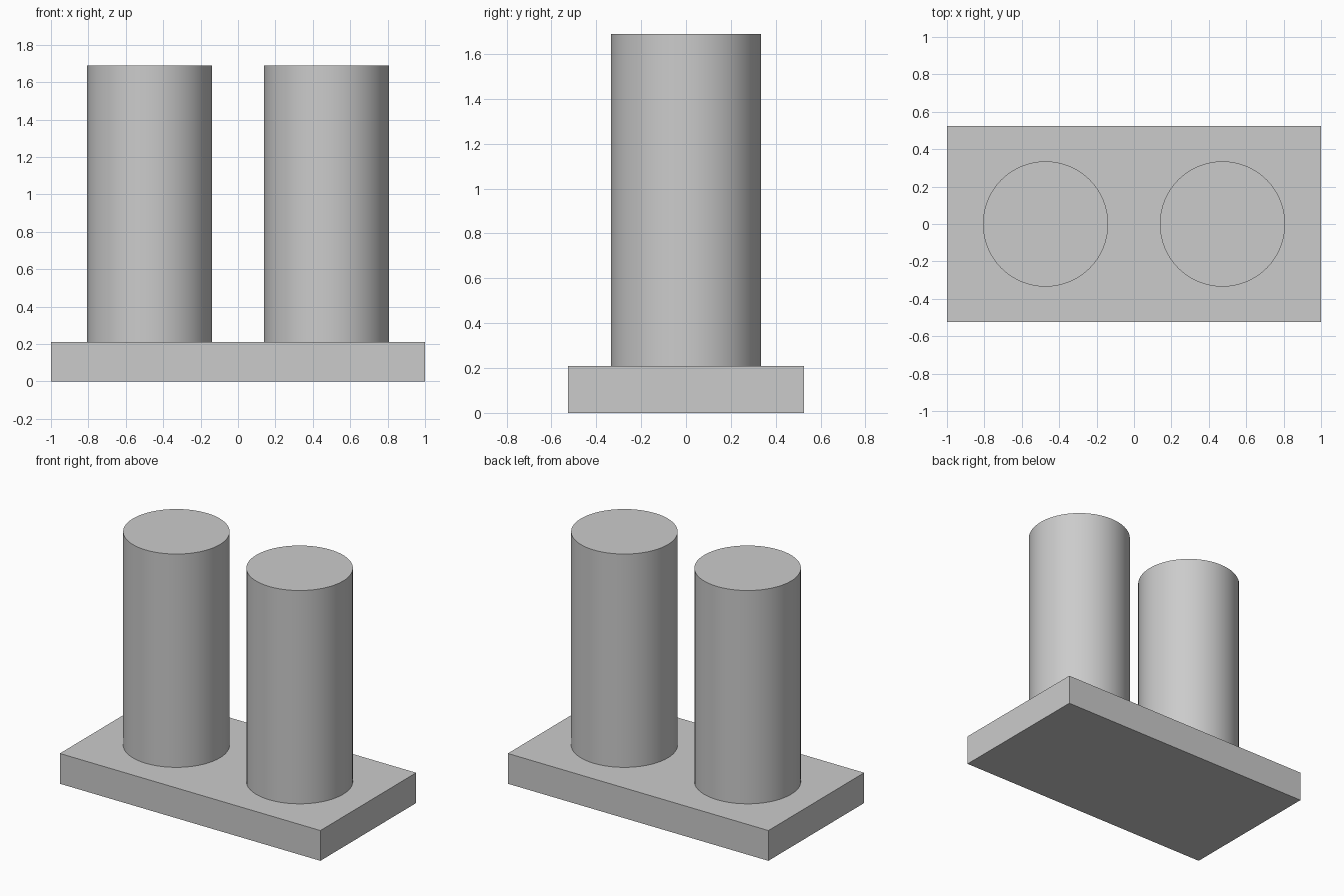
import bpy
from math import radians

cube = bpy.data.objects.get("Cube")
if cube:
    bpy.data.objects.remove(cube, do_unlink=True)

WIDTH, DEPTH, BASE_H = 2.0, 1.05, 0.21
RADIUS, SPACING, TOP = 0.335, 0.473, 1.69

grey = bpy.data.materials.new("light_grey")
grey.use_nodes = True
colour = (0.6, 0.6, 0.6, 1)
grey.diffuse_color = colour
grey.node_tree.nodes["Principled BSDF"].inputs["Base Color"].default_value = colour


def finish(name):
    obj = bpy.context.object
    obj.name = obj.data.name = name
    obj.data.materials.append(grey)
    return obj


# Flat rectangular base
bpy.ops.mesh.primitive_cube_add(size=1, location=(0, 0, BASE_H / 2))
base = finish("base_plate")
base.scale = (WIDTH, DEPTH, BASE_H)
bpy.ops.object.transform_apply(location=False, rotation=False, scale=True)

# Two upright columns standing on the base
for side, name in ((1, "left_column"), (-1, "right_column")):
    bpy.ops.mesh.primitive_cylinder_add(
        vertices=64, radius=RADIUS, depth=TOP - BASE_H,
        location=(side * SPACING, 0, (TOP + BASE_H) / 2))
    finish(name)
    bpy.ops.object.shade_smooth_by_angle(angle=radians(30))
